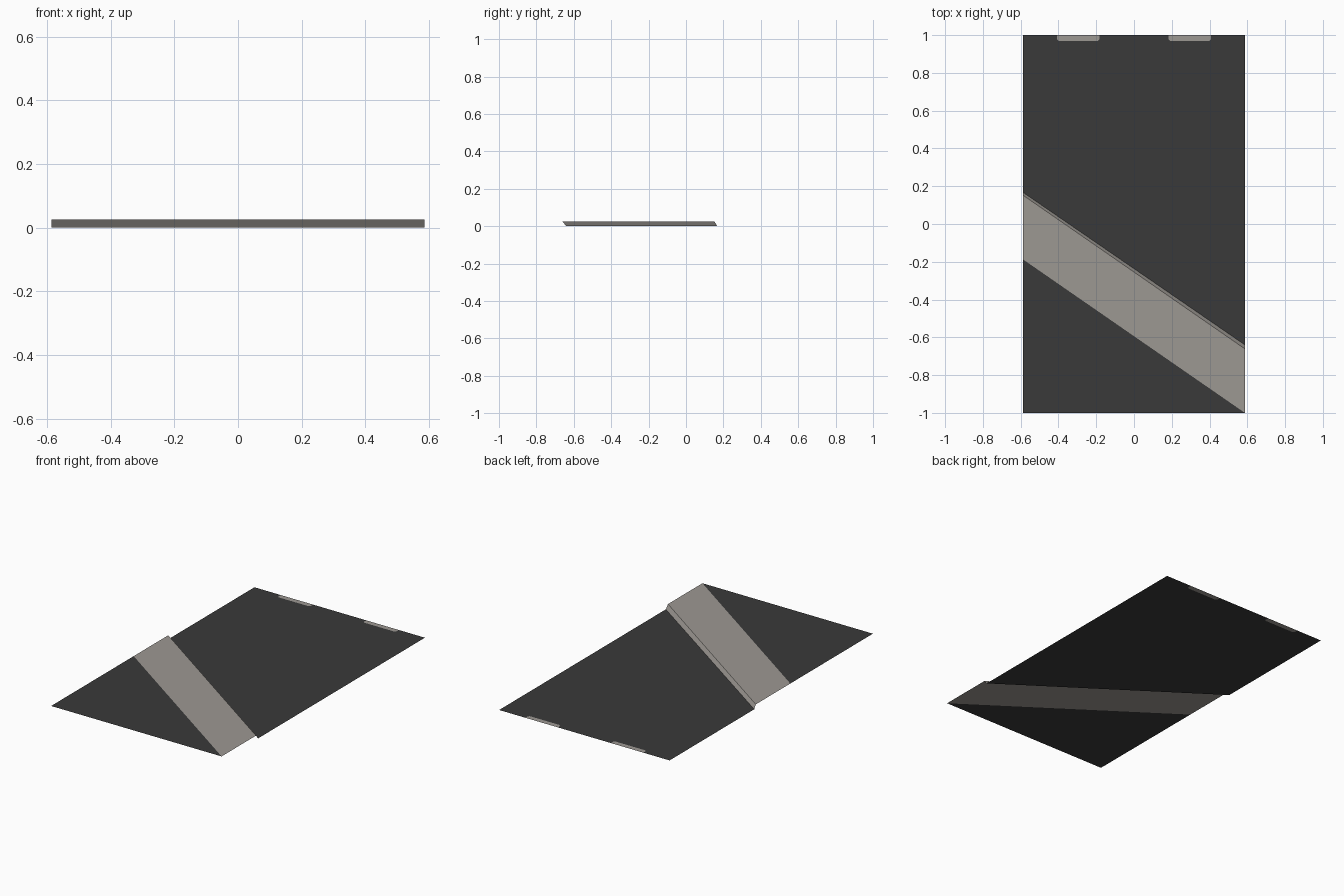
import bpy

if "Cube" in bpy.data.objects:
    bpy.data.objects.remove(bpy.data.objects["Cube"])

W = 0.587        # half width of the tile
H = 0.025        # height of the raised pavement
STRIPE_X = 0.295  # centre of each painted stripe
STRIPE_W = 0.112  # half width of each stripe
STRIPE_Y = 0.968  # inner end of each stripe


def material(name, rgb):
    m = bpy.data.materials.new(name)
    m.diffuse_color = (*rgb, 1)
    m.use_nodes = True
    m.node_tree.nodes["Principled BSDF"].inputs["Base Color"].default_value = m.diffuse_color
    return m


asphalt = material("dark asphalt", (0.042, 0.042, 0.042))
concrete = material("warm grey concrete", (0.335, 0.315, 0.29))


def sheet(name, points, mat):
    """One flat polygon, wound counter-clockwise when seen from outside."""
    me = bpy.data.meshes.new(name)
    me.from_pydata(points, [], [list(range(len(points)))])
    me.materials.append(mat)
    ob = bpy.data.objects.new(name, me)
    bpy.context.collection.objects.link(ob)
    return ob


def diagonal(y_left, y_right, z):
    """Left and right ends of a line crossing the tile."""
    return (-W, y_left, z), (W, y_right, z)


def stripe_outline(cx):
    """Stripe end with clipped inner corners, from right to left."""
    c = 0.01
    return [(cx + STRIPE_W, 1, 0), (cx + STRIPE_W, STRIPE_Y + c, 0),
            (cx + STRIPE_W - c, STRIPE_Y, 0), (cx - STRIPE_W + c, STRIPE_Y, 0),
            (cx - STRIPE_W, STRIPE_Y + c, 0), (cx - STRIPE_W, 1, 0)]


foot_l, foot_r = diagonal(0.167, -0.64, 0)
kerb_l, kerb_r = diagonal(0.152, -0.661, H)
edge_l, edge_r = diagonal(-0.188, -1, H)

# Lower road, notched for the painted stripes
right, left = stripe_outline(STRIPE_X), stripe_outline(-STRIPE_X)
sheet("road", [foot_l, foot_r, (W, 1, 0), *right, *left, (-W, 1, 0)], asphalt)
sheet("right_stripe", right[::-1], concrete)
sheet("left_stripe", left[::-1], concrete)

# Sloped kerb face and raised pavement
sheet("kerb", [kerb_l, kerb_r, foot_r, foot_l], concrete)
sheet("pavement", [edge_l, edge_r, kerb_r, kerb_l], concrete)

# Raised dark corner behind the pavement
sheet("corner_ground", [(-W, -1, H), edge_r, edge_l], asphalt)
